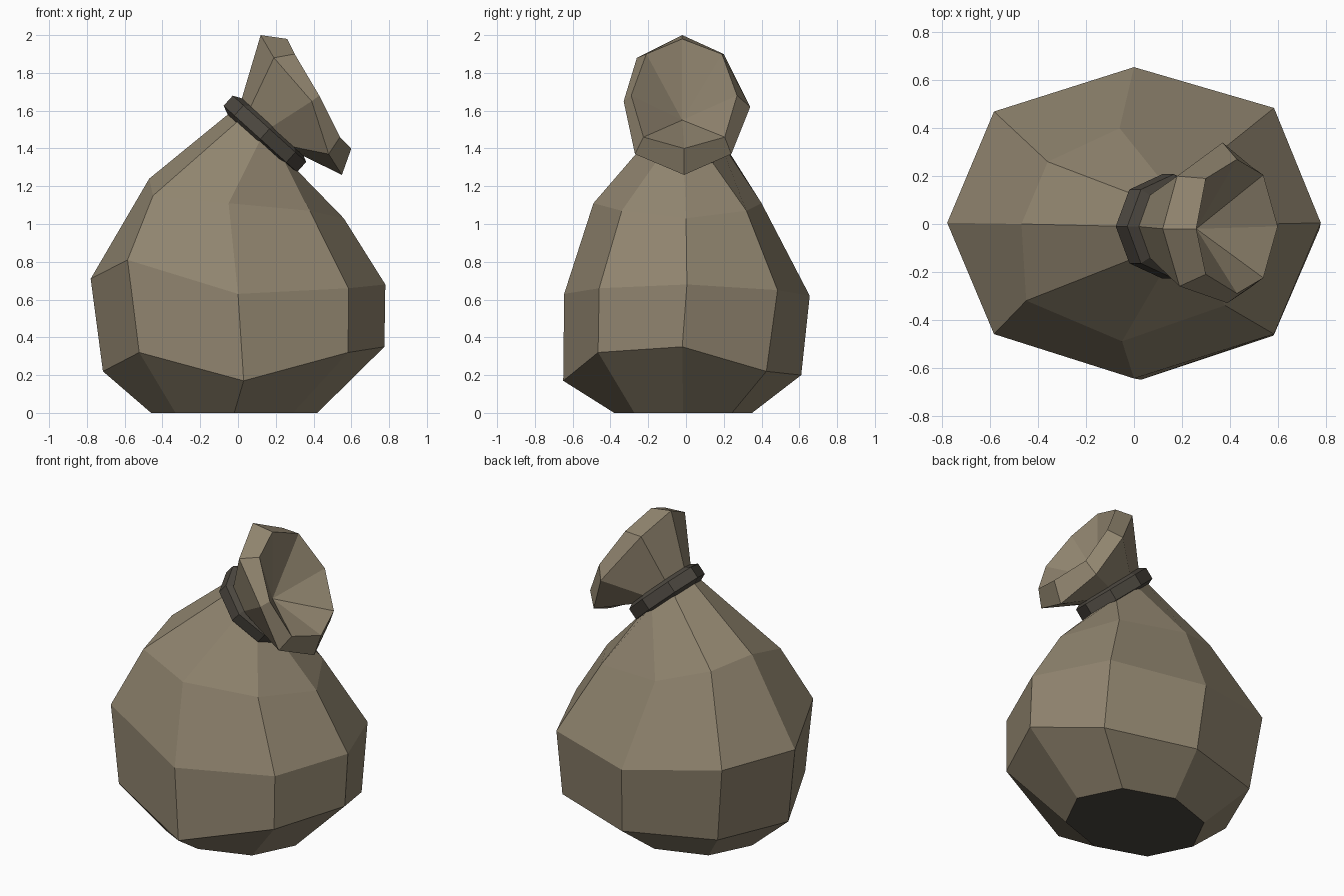
import bpy, bmesh, math
from mathutils import Vector

if "Cube" in bpy.data.objects:
    bpy.data.objects.remove(bpy.data.objects["Cube"])


def material(name, rgb):
    m = bpy.data.materials.new(name)
    m.diffuse_color = (*rgb, 1)
    m.use_nodes = True
    m.node_tree.nodes["Principled BSDF"].inputs["Base Color"].default_value = m.diffuse_color
    return m


cloth = material("tan cloth", (0.283, 0.235, 0.160))
cord = material("dark cord", (0.072, 0.063, 0.050))
SIDES = 8
ANGLES = [2 * math.pi * i / SIDES for i in range(SIDES)]


def ellipse(cx, cy, rx, ry, heights, corner=1.0):
    # corner pushes the diagonal points outward in x
    return [Vector((cx + rx * math.cos(a) * (corner if i % 2 else 1), cy + ry * math.sin(a), z))
            for i, (a, z) in enumerate(zip(ANGLES, heights))]


# Tilted frame of the tied neck
CENTRE = Vector((0.145, -0.01, 1.48))
AXIS = Vector((0.67, 0, 0.742)).normalized()
ACROSS = Vector((AXIS.z, 0, -AXIS.x))
SIDE = Vector((0, 1, 0))


def neck_ring(ra, rs, h):
    return [CENTRE + AXIS * h + ACROSS * ra * math.cos(a) + SIDE * rs * math.sin(a)
            for a in ANGLES]


def loft(name, rings, mats, closed=False, bottom=False, tip=None):
    bm = bmesh.new()
    loops = [[bm.verts.new(p) for p in r] for r in rings]
    pairs = list(zip(loops, loops[1:]))
    if closed:
        pairs.append((loops[-1], loops[0]))
    for lo, hi in pairs:
        for i in range(SIDES):
            j = (i + 1) % SIDES
            bm.faces.new((lo[i], lo[j], hi[j], hi[i]))
    if bottom:
        bm.faces.new(loops[0][::-1]).material_index = len(mats) - 1
    if tip:
        t = bm.verts.new(tip)
        for i in range(SIDES):
            bm.faces.new((loops[-1][i], loops[-1][(i + 1) % SIDES], t))
    bmesh.ops.recalc_face_normals(bm, faces=bm.faces)
    me = bpy.data.meshes.new(name)
    bm.to_mesh(me)
    bm.free()
    for m in mats:
        me.materials.append(m)
    ob = bpy.data.objects.new(name, me)
    bpy.context.collection.objects.link(ob)
    return ob


# Rings run from right (+x) through back, left and front
base = ellipse(-0.02, -0.015, 0.44, 0.365, [0] * SIDES)
low = ellipse(0.03, -0.02, 0.745, 0.63, [.35, .22, .20, .22, .22, .32, .17, .32], 1.05)
belly = ellipse(0, 0.005, 0.78, 0.65, [.68, .65, .62, .70, .71, .81, .63, .66], 1.06)
for i, dy in ((1, .02), (3, .005), (5, -.005), (7, -.005)):
    belly[i].y += dy
shoulder = [Vector(p) for p in (
    (.56, 0, 1.03), (.38, .32, 1.07), (-.06, .40, 1.11), (-.36, .26, 1.2),
    (-.47, 0, 1.24), (-.45, -.32, 1.15), (-.05, -.49, 1.11), (.38, -.34, 1.07))]

# Flared mouth: outer ring, lip ring and gathered centre
flare = [Vector(p) for p in (
    (.55, -.01, 1.26), (.49, .24, 1.37), (.37, .34, 1.62), (.18, .20, 1.90),
    (.12, -.02, 2.0), (.19, -.26, 1.88), (.39, -.33, 1.65), (.48, -.27, 1.37))]
half = [(.60, -.01, 1.40), (.54, .205, 1.46), (.43, .27, 1.68), (.30, .19, 1.90), (.26, -.02, 1.98)]
lip = [Vector(p) for p in half] + [Vector((x, -y - .02, z)) for x, y, z in half[3:0:-1]]

# Sack with a dark underside
loft("sack", [base, low, belly, shoulder, neck_ring(.21, .18, -.03),
              neck_ring(.21, .18, .04), flare, lip],
     [cloth, cord], bottom=True, tip=(.26, -.02, 1.55))

# Cord tied around the neck
loft("tie_cord", [neck_ring(.20, .17, -.066), neck_ring(.262, .218, -.04),
                  neck_ring(.262, .218, .032), neck_ring(.20, .17, .062)],
     [cord], closed=True)
